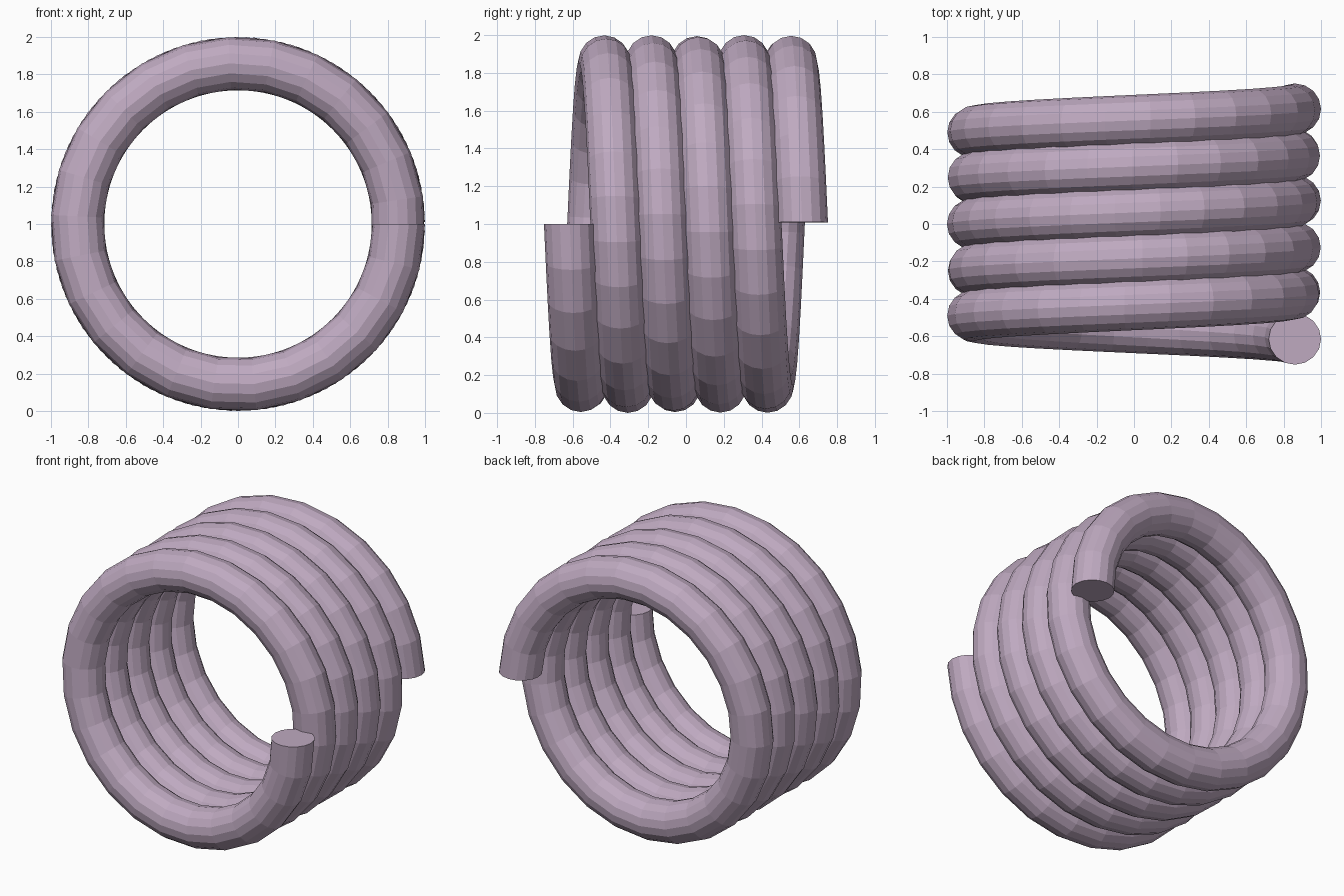
import bpy, bmesh
from math import sin, cos, pi

if "Cube" in bpy.data.objects:
    bpy.data.objects.remove(bpy.data.objects["Cube"])

TURNS, STEPS, SIDES = 5, 128, 16
COIL_R, TUBE_R, PITCH = 0.86, 0.14, 0.246
SWEEP = TURNS * 2 * pi - 0.01

bm = bmesh.new()

# Round wire section swept along a helix around the y axis
rings = []
for i in range(STEPS + 1):
    t = SWEEP * i / STEPS
    y0 = PITCH * (t / (2 * pi) - TURNS / 2)
    ring = []
    for k in range(SIDES):
        a = 2 * pi * k / SIDES
        r = COIL_R + TUBE_R * cos(a)
        ring.append(bm.verts.new((r * cos(t), y0 + 0.137 * sin(a), 1 - r * sin(t))))
    rings.append(ring)

for r0, r1 in zip(rings, rings[1:]):
    for k in range(SIDES):
        n = (k + 1) % SIDES
        bm.faces.new((r0[k], r0[n], r1[n], r1[k]))

# Flat end caps
bm.faces.new(rings[0])
bm.faces.new(rings[-1])
bmesh.ops.recalc_face_normals(bm, faces=bm.faces[:])

mesh = bpy.data.meshes.new("coil_spring")
bm.to_mesh(mesh)
bm.free()
coil = bpy.data.objects.new("coil_spring", mesh)
bpy.context.collection.objects.link(coil)

# Mauve finish
mat = bpy.data.materials.new("mauve")
mat.diffuse_color = (0.52, 0.40, 0.53, 1)
mat.use_nodes = True
mat.node_tree.nodes["Principled BSDF"].inputs["Base Color"].default_value = mat.diffuse_color
mesh.materials.append(mat)
